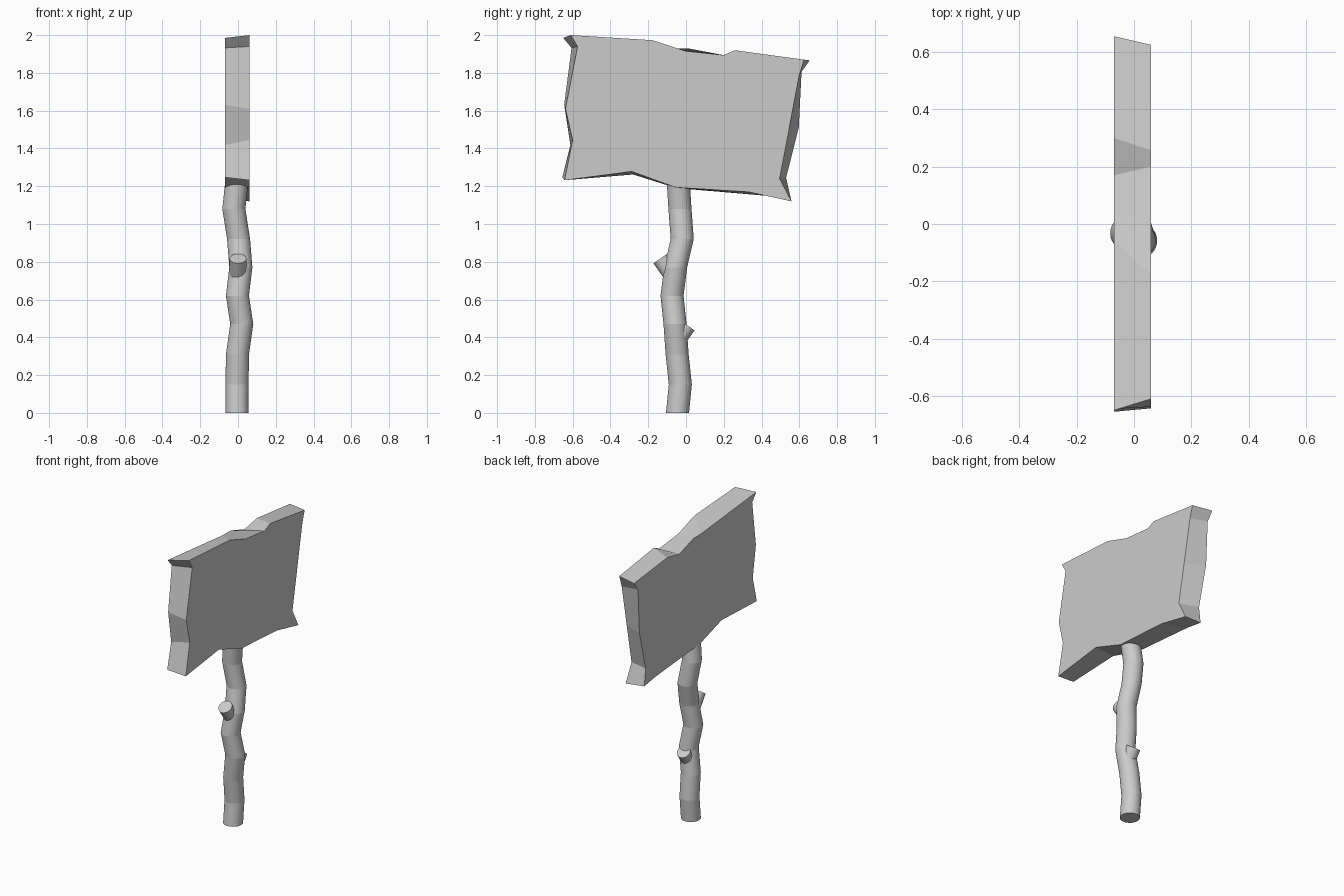
import bpy
import bmesh
import math
from mathutils import Vector

default_cube = bpy.data.objects.get("Cube")
if default_cube:
    bpy.data.objects.remove(default_cube, do_unlink=True)


def make_material(name, colour):
    material = bpy.data.materials.new(name)
    material.use_nodes = True
    material.diffuse_color = colour
    material.node_tree.nodes["Principled BSDF"].inputs["Base Color"].default_value = colour
    return material


grey = make_material("plain grey", (0.6, 0.6, 0.6, 1))


def loft(name, rings, smooth=False):
    """Bridge a sequence of matching vertex rings and cap both ends."""
    bm = bmesh.new()
    loops = [[bm.verts.new(point) for point in ring] for ring in rings]
    count = len(loops[0])
    for lower, upper in zip(loops, loops[1:]):
        for i in range(count):
            j = (i + 1) % count
            bm.faces.new((lower[i], lower[j], upper[j], upper[i]))
    bm.faces.new(list(reversed(loops[0])))
    bm.faces.new(loops[-1])
    bmesh.ops.recalc_face_normals(bm, faces=bm.faces)
    mesh = bpy.data.meshes.new(name)
    bm.to_mesh(mesh)
    bm.free()
    mesh.materials.append(grey)
    obj = bpy.data.objects.new(name, mesh)
    bpy.context.collection.objects.link(obj)
    if smooth:
        bpy.ops.object.select_all(action="DESELECT")
        obj.select_set(True)
        bpy.context.view_layer.objects.active = obj
        bpy.ops.object.shade_smooth_by_angle(angle=math.radians(30))
    return obj


def circle(centre, radius, u, v, sides=32):
    angles = [math.tau * i / sides for i in range(sides)]
    return [centre + radius * (math.cos(a) * u + math.sin(a) * v) for a in angles]


X, Y, Z = Vector((1, 0, 0)), Vector((0, 1, 0)), Vector((0, 0, 1))

# Crooked post: level rings that drift sideways
post_centres = [
    (-.005, -.045, 0), (-.005, -.03, .15), (-.003, -.047, .31),
    (.02, -.058, .47), (-.003, -.074, .62), (.015, -.055, .77),
    (.003, -.02, .92), (-.022, -.032, 1.08), (-.005, -.042, 1.24),
]
loft("post", [circle(Vector(c), .061, X, Y) for c in post_centres])


# Cut branch stubs, leaning out and up from the post
def stub(name, tip, direction, length):
    tip, direction = Vector(tip), Vector(direction).normalized()
    side = direction.cross(X)
    base = tip - direction * length
    loft(name, [circle(c, .044, X, side) for c in (base, tip)], smooth=True)


stub("front_branch_stub", (0, -.136, .817), (0, -.57, .82), .12)
stub("back_branch_stub", (.012, .009, .462), (0, .57, .82), .12)

# Ragged board: matching (y, z) outlines of its left and right faces
board_edge = [
    ((-.61, 2), (-.65, 1.985)),
    ((-.177, 1.973), (-.06, 1.928)),
    ((0, 1.915), (.02, 1.928)),
    ((.2, 1.894), (.17, 1.88)),
    ((.257, 1.92), (.3, 1.905)),
    ((.625, 1.87), (.655, 1.866)),
    ((.6, 1.79), (.612, 1.81)),
    ((.545, 1.5), (.597, 1.51)),
    ((.495, 1.24), (.53, 1.245)),
    ((.558, 1.12), (.545, 1.13)),
    ((.33, 1.17), (.42, 1.15)),
    ((-.055, 1.194), (-.05, 1.19)),
    ((-.288, 1.278), (-.28, 1.262)),
    ((-.643, 1.232), (-.655, 1.247)),
    ((-.6, 1.445), (-.612, 1.418)),
    ((-.638, 1.61), (-.645, 1.632)),
    ((-.574, 1.94), (-.606, 1.932)),
]
left_outline = [Vector((.06, *left)) for left, right in board_edge]
right_outline = [Vector((-.07, *right)) for left, right in board_edge]
loft("sign_board", [right_outline, left_outline])
